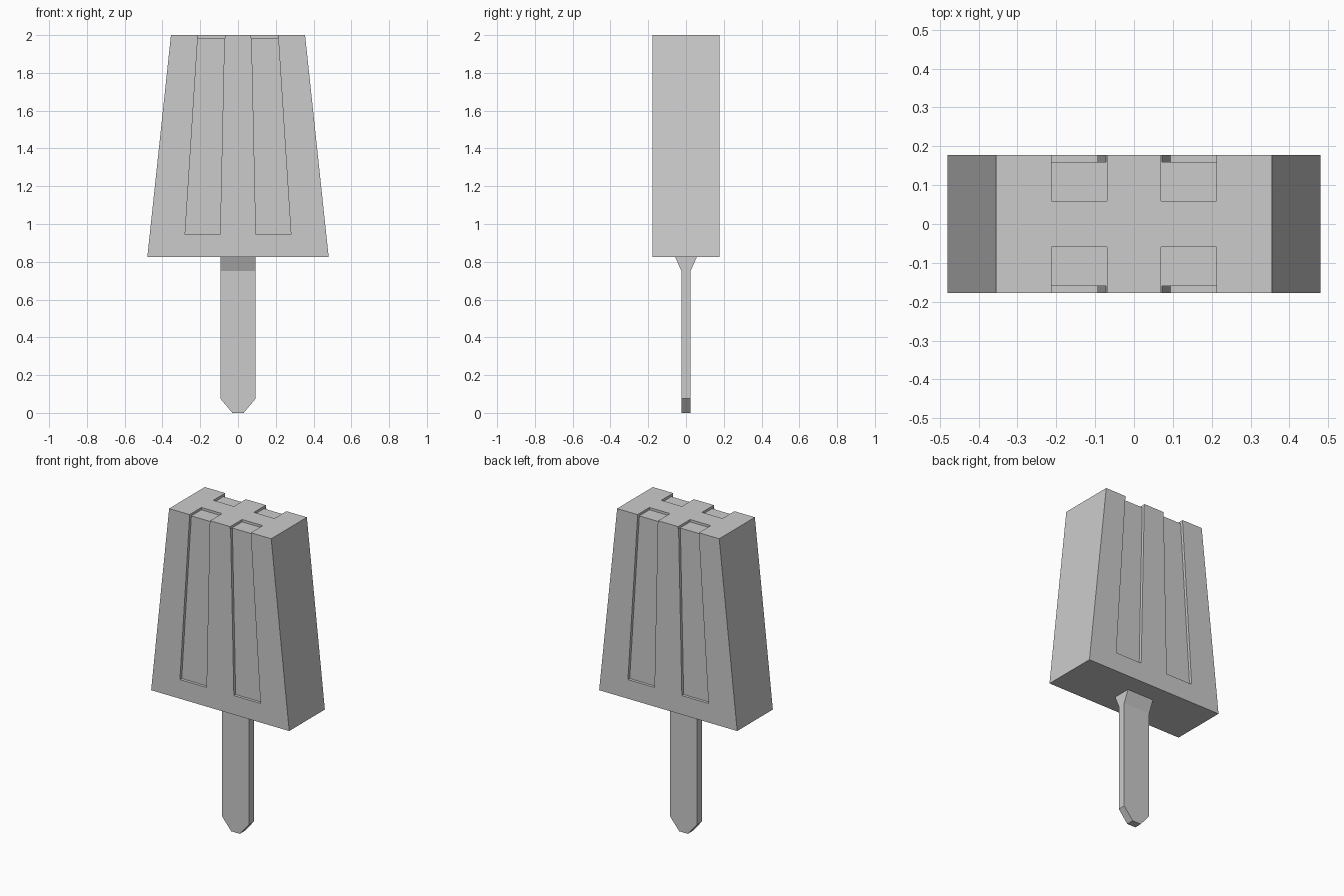
import bpy, bmesh

if "Cube" in bpy.data.objects:
    bpy.data.objects.remove(bpy.data.objects["Cube"])


def prism(name, profile, y0, y1):
    """Extrude an (x, z) profile from y0 to y1."""
    bm = bmesh.new()
    face = bm.faces.new([bm.verts.new((x, y0, z)) for x, z in profile])
    ext = bmesh.ops.extrude_face_region(bm, geom=[face])
    for v in ext["geom"]:
        if isinstance(v, bmesh.types.BMVert):
            v.co.y = y1
    bmesh.ops.recalc_face_normals(bm, faces=bm.faces)
    mesh = bpy.data.meshes.new(name)
    bm.to_mesh(mesh)
    bm.free()
    obj = bpy.data.objects.new(name, mesh)
    bpy.context.collection.objects.link(obj)
    return obj


def cut(target, cutter):
    """Subtract the cutter, then remove it."""
    cutter.hide_render = True
    mod = target.modifiers.new("cut", 'BOOLEAN')
    mod.operation = 'DIFFERENCE'
    mod.solver = 'EXACT'
    mod.object = cutter
    bpy.context.view_layer.objects.active = target
    bpy.ops.object.modifier_apply(modifier=mod.name)
    bpy.data.objects.remove(cutter, do_unlink=True)


# Tapered ice body
body = prism("ice_body", [(-0.48, 0.825), (0.48, 0.825), (0.355, 2), (-0.355, 2)],
             -0.177, 0.177)

# Shallow tapered grooves on both faces, each ending in a notch across the top
groove = [(0.095, 0.945), (0.28, 0.945), (0.209, 2.05), (0.071, 2.05)]
notch = [(0.07, 1.985), (0.213, 1.985), (0.213, 2.05), (0.07, 2.05)]
for sx in (-1, 1):
    for sy in (-1, 1):
        for profile, depth_y in ((groove, 0.159), (notch, 0.059)):
            cut(body, prism("cutter", [(sx * x, z) for x, z in profile],
                            sy * depth_y, sy * 0.22))

# Flat stick with a chamfered tip
stick = prism("stick", [(-0.03, 0), (0.03, 0), (0.093, 0.075), (0.093, 0.75),
                        (0.093, 0.826), (-0.093, 0.826), (-0.093, 0.75), (-0.093, 0.075)],
              -0.024, 0.024)

# Split the stick faces at the neck and flare them where they meet the ice
bm = bmesh.new()
bm.from_mesh(stick.data)
bmesh.ops.bisect_plane(bm, geom=bm.verts[:] + bm.edges[:] + bm.faces[:],
                       plane_co=(0, 0, 0.75), plane_no=(0, 0, 1), dist=1e-5)
for v in bm.verts:
    if v.co.z > 0.8:
        v.co.y *= 2.4
bm.to_mesh(stick.data)
bm.free()
